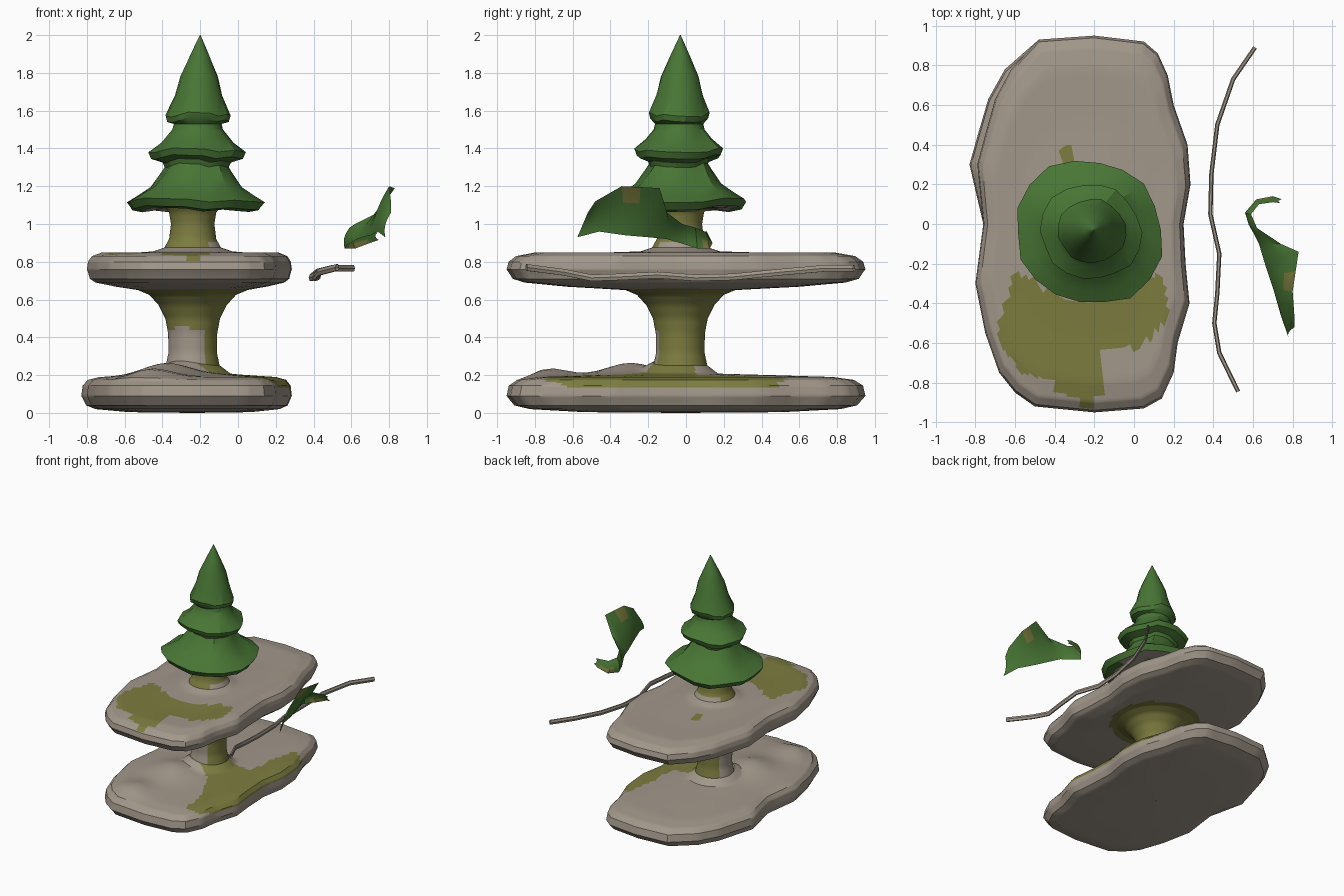
import bpy, math, random
from mathutils import Vector

if "Cube" in bpy.data.objects:
    bpy.data.objects.remove(bpy.data.objects["Cube"])

random.seed(4)
CX, CY = -0.24, -0.03          # trunk axis


def mat(name, rgb):
    m = bpy.data.materials.new(name)
    m.diffuse_color = (*rgb, 1)
    m.use_nodes = True
    m.node_tree.nodes["Principled BSDF"].inputs["Base Color"].default_value = m.diffuse_color
    return m


MATS = [mat("stone", (0.36, 0.31, 0.255)),
        mat("moss", (0.20, 0.20, 0.05)),
        mat("pine_green", (0.065, 0.18, 0.035))]
STONE, MOSS, GREEN = 0, 1, 2


def loft(name, rings, rule, closed=True, angle=35):
    """Skin a list of equal-length point rings; rule(centre, normal) gives the colour."""
    n = len(rings[0])
    verts = [p for r in rings for p in r]
    faces = []
    for k in range(len(rings) - 1):
        for i in range(n if closed else n - 1):
            j = (i + 1) % n
            faces.append((k * n + i, k * n + j, (k + 1) * n + j, (k + 1) * n + i))
    me = bpy.data.meshes.new(name)
    me.from_pydata(verts, [], faces)
    for m in MATS:
        me.materials.append(m)
    me.update()
    for p in me.polygons:
        p.material_index = rule(p.center, p.normal)
    ob = bpy.data.objects.new(name, me)
    bpy.context.collection.objects.link(ob)
    bpy.ops.object.select_all(action='DESELECT')
    ob.select_set(True)
    bpy.context.view_layer.objects.active = ob
    bpy.ops.object.shade_smooth_by_angle(angle=math.radians(angle))
    return ob


def inside(p, poly):
    hit = False
    for (x1, y1), (x2, y2) in zip(poly, poly[1:] + poly[:1]):
        if (y1 > p.y) != (y2 > p.y) and p.x < (x2 - x1) * (p.y - y1) / (y2 - y1) + x1:
            hit = not hit
    return hit


def dense(seq, k):
    out = []
    for a, b in zip(seq, seq[1:]):
        out += [tuple(u + (v - u) * i / k for u, v in zip(a, b)) for i in range(k)]
    return out + [seq[-1]]


# Plan outline shared by both slabs
OUT = [(0.05, -0.93), (0.14, -0.88), (0.2, -0.75), (0.22, -0.6), (0.28, -0.4),
       (0.26, -0.2), (0.25, 0), (0.285, 0.2), (0.27, 0.4), (0.2, 0.6), (0.17, 0.75),
       (0.12, 0.86), (0.05, 0.92), (-0.2, 0.95), (-0.48, 0.93), (-0.62, 0.78),
       (-0.7, 0.63), (-0.75, 0.45), (-0.79, 0.3), (-0.76, 0), (-0.8, -0.3),
       (-0.75, -0.55), (-0.68, -0.75), (-0.6, -0.85), (-0.5, -0.92), (-0.2, -0.95)]


def rock_rings(rows, outline, k, bump=None):
    """Rows are (circle radius, blend towards the slab outline, height)."""
    pts = dense(outline + outline[:1], 4)[:-1]
    rings = []
    for r, s, z in dense(rows, k):
        ring = []
        for x, y in pts:
            a = math.atan2(y - CY, x - CX)
            px = (CX + r * math.cos(a)) * (1 - s) + x * s
            py = (CY + r * math.sin(a)) * (1 - s) + y * s
            ring.append((px, py, z + (bump(px, py) if bump and z > 0.17 else 0)))
        rings.append(ring)
    return rings


# Lower slab, with two low humps on top
def humps(x, y):
    g = lambda hx, hy, w, h: h * math.exp(-((x - hx) ** 2 + (y - hy) ** 2) / w ** 2)
    edge = max(0, 1 - ((x + 0.25) / 0.53) ** 4) * max(0, 1 - (y / 0.95) ** 8)
    return edge * (g(-0.45, -0.73, 0.14, 0.05) + g(-0.38, -0.3, 0.17, 0.06))


LOW_MOSS = [(-0.25, -0.15), (-0.1, -0.25), (0.04, -0.55), (0.05, -0.76), (0.17, -0.74),
            (0.3, -0.4), (0.3, 0), (0.3, 0.42), (0.15, 0.55), (0.1, 0.3),
            (0.08, 0.05), (-0.1, 0.05)]
low_out = [(x * 1.05 if x < -0.6 and y > 0.1 else x, y) for x, y in OUT]
loft("lower_slab", rock_rings(
    [(0.001, 0, 0), (0.1, 0.5, 0.004), (0.1, 0.85, 0.02), (0.1, 0.95, 0.04),
     (0.1, 1, 0.09), (0.1, 0.985, 0.145), (0.1, 0.93, 0.175), (0.12, 0.8, 0.19),
     (0.15, 0.4, 0.2), (0.2, 0, 0.208), (0.145, 0, 0.25)], low_out, 5, humps),
    lambda c, n: MOSS if c.z > 0.13 and inside(c, LOW_MOSS) else STONE)


# Lower trunk, flaring up into the upper slab; bare stone on its front left
def low_trunk_rule(c, n):
    a = math.degrees(math.atan2(c.y - CY, c.x - CX)) % 360
    return STONE if 140 < a < 300 and c.z < 0.45 + 0.02 * math.sin(a / 12) else MOSS


loft("lower_trunk", rock_rings(
    [(0.145, 0, 0.24), (0.128, 0, 0.32), (0.13, 0, 0.42), (0.145, 0, 0.5),
     (0.18, 0, 0.57), (0.23, 0, 0.625), (0.29, 0, 0.65)], OUT, 4), low_trunk_rule)

# Upper slab with a broad moss patch at the front
TOP_MOSS = [(-0.6, -0.25), (-0.5, -0.27), (-0.42, -0.36), (-0.3, -0.41), (-0.1, -0.4),
            (0.02, -0.27), (0.14, -0.26), (0.18, -0.45), (0.1, -0.56), (0.02, -0.62),
            (-0.15, -0.65), (-0.19, -0.72), (-0.17, -0.8), (-0.18, -0.95),
            (-0.26, -0.92), (-0.29, -0.86), (-0.36, -0.9), (-0.4, -0.78),
            (-0.56, -0.76), (-0.68, -0.6), (-0.68, -0.48)]


def top_rule(c, n):
    r = math.hypot(c.x - CX, c.y - CY)
    if c.z < 0.7:
        return MOSS if r < 0.34 else STONE
    spot = math.hypot(c.x + 0.33, c.y - 0.34) < 0.045
    return MOSS if c.z > 0.78 and (spot or inside(c, TOP_MOSS)) else STONE


loft("upper_slab", rock_rings(
    [(0.29, 0, 0.65), (0.28, 0.5, 0.668), (0.28, 0.85, 0.69), (0.28, 0.95, 0.71),
     (0.2, 1, 0.76), (0.2, 0.985, 0.8), (0.2, 0.93, 0.83), (0.2, 0.8, 0.848),
     (0.2, 0.45, 0.845), (0.21, 0, 0.855), (0.15, 0, 0.875)], OUT, 6), top_rule)

# Upper trunk
loft("upper_trunk", rock_rings(
    [(0.15, 0, 0.875), (0.125, 0, 0.92), (0.115, 0, 1.0), (0.125, 0, 1.06), (0.15, 0, 1.1)],
    OUT, 3), lambda c, n: STONE if c.z < 0.91 and c.x + c.y > -0.3 else MOSS)

# Tiered pine crown
TIERS = [(0.13, 1.1), (0.22, 1.085), (0.29, 1.075), (0.345, 1.085), (0.372, 1.125),
         (0.31, 1.16), (0.24, 1.205), (0.185, 1.28), (0.165, 1.31), (0.175, 1.335),
         (0.235, 1.355), (0.25, 1.39), (0.185, 1.44), (0.135, 1.5), (0.128, 1.53),
         (0.16, 1.55), (0.168, 1.58), (0.125, 1.68), (0.1, 1.78), (0.05, 1.895), (0.002, 2.0)]
wobble = [random.uniform(-1, 1) for _ in range(18)]
rings = []
for r, z in TIERS:
    t = (z - 1.1) / 0.9
    cx, cy = -0.225 + 0.025 * t, -0.042 + 0.012 * t
    amt = 0 if r < 0.14 or z > 1.6 else 0.06
    ring = []
    for i, w in enumerate(wobble):
        a = 2 * math.pi * (i + 3 * t) / 18
        rr = r * (1 + amt * w)
        ring.append((cx + rr * math.cos(a), cy + rr * math.sin(a), z + amt * 0.25 * wobble[i - 5]))
    rings.append(ring)


def crown_rule(c, n):
    r = math.hypot(c.x + 0.22, c.y + 0.04)
    if n.z < -0.3 and c.z < 1.11 and r < 0.3:
        return MOSS if r < 0.2 or c.y < -0.2 else STONE
    return GREEN


loft("pine_crown", rings, crown_rule, angle=28)

# Curled loose leaf: pairs of lower and upper edge points
LEAF = [((0.78, -0.575, 0.93), (0.81, -0.52, 1.06)), ((0.74, -0.46, 0.96), (0.81, -0.48, 1.12)),
        ((0.70, -0.32, 0.94), (0.80, -0.34, 1.2)), ((0.66, -0.2, 0.93), (0.83, -0.14, 1.19)),
        ((0.63, -0.1, 0.92), (0.74, -0.1, 1.06)), ((0.58, 0, 0.89), (0.62, -0.02, 1.0)),
        ((0.565, 0.06, 0.87), (0.59, 0.05, 0.98)), ((0.62, 0.125, 0.87), (0.63, 0.1, 0.96)),
        ((0.70, 0.14, 0.9), (0.70, 0.11, 0.96)), ((0.79, 0.11, 0.93), (0.78, 0.1, 0.95))]
leaf_rings = []
for (lo, hi), (lo2, hi2) in zip(LEAF, LEAF[1:]):
    for f in (0, 0.5):
        a, b = Vector(lo).lerp(Vector(lo2), f), Vector(hi).lerp(Vector(hi2), f)
        leaf_rings.append([tuple(a.lerp(b, i / 6) - Vector((0.03, 0, 0)) * (i * (6 - i) / 9 * 0.5))
                           for i in range(7)])
loft("curled_leaf", leaf_rings,
     lambda c, n: MOSS if (-0.34 < c.y < -0.23 and c.z > 1.1) or (c.y > 0.08 and c.z < 0.91)
     else GREEN, closed=False)

# Loose vine beside the slabs
VINE = [(0.525, -0.845, 0.77), (0.43, -0.65, 0.745), (0.405, -0.5, 0.715), (0.42, -0.35, 0.72),
        (0.43, -0.15, 0.73), (0.385, 0.05, 0.715), (0.39, 0.25, 0.72), (0.42, 0.5, 0.745),
        (0.5, 0.73, 0.765), (0.61, 0.89, 0.765)]
vine_rings = []
for k, p in enumerate(VINE):
    d = Vector(VINE[min(k + 1, 9)]) - Vector(VINE[max(k - 1, 0)])
    side = Vector((d.y, -d.x, 0)).normalized()
    vine_rings.append([tuple(Vector(p) + side * 0.011 * math.cos(i * math.pi / 3)
                             + Vector((0, 0, 0.02 * math.sin(i * math.pi / 3)))) for i in range(6)])
loft("vine", vine_rings, lambda c, n: STONE)
